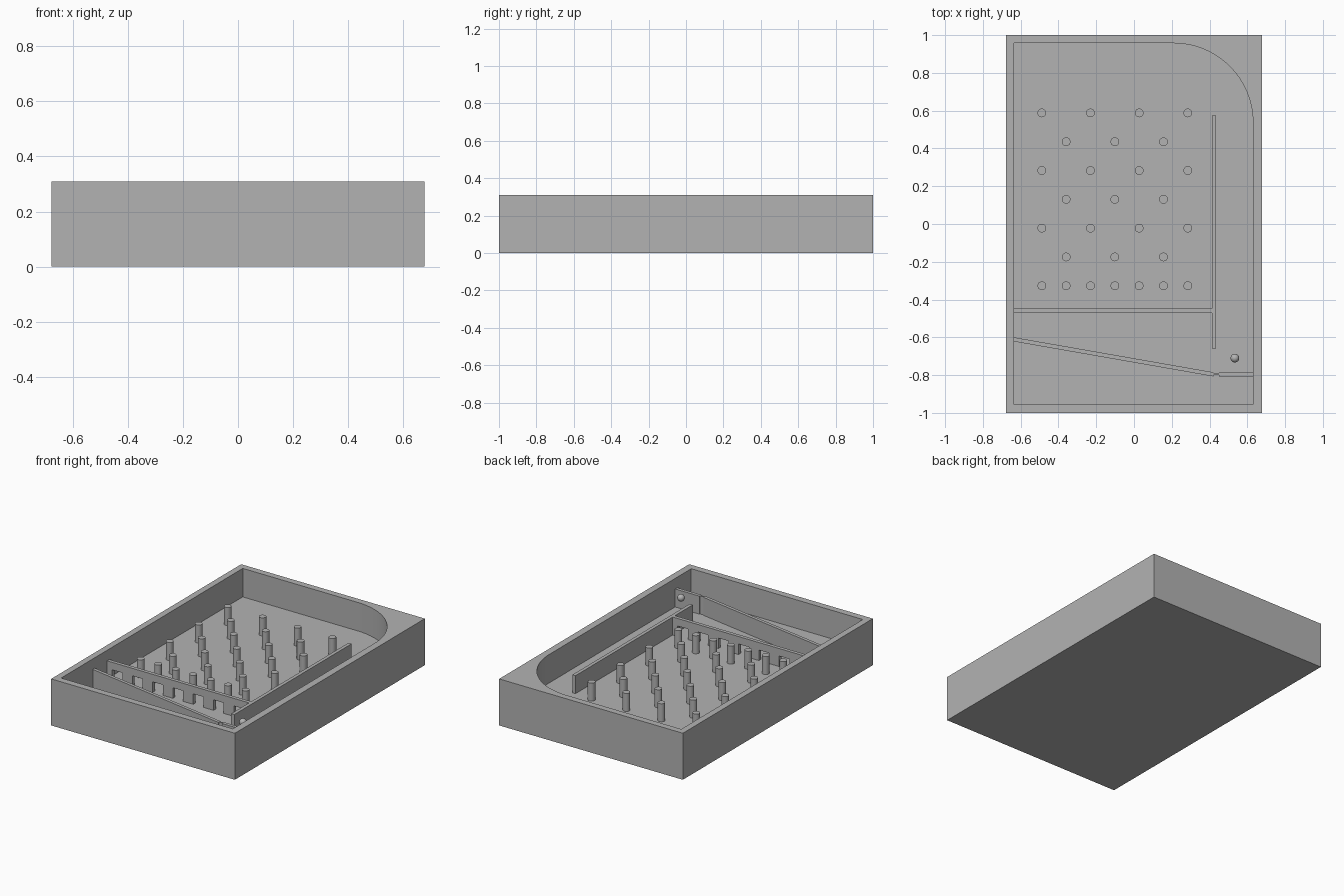
import bpy, bmesh, math
from mathutils import Vector

cube = bpy.data.objects.get("Cube")
if cube:
    bpy.data.objects.remove(cube, do_unlink=True)

FLOOR, WALL_TOP, RIM = 0.12, 0.24, 0.31

grey = bpy.data.materials.new("plain grey")
grey.use_nodes = True
grey.diffuse_color = (0.45, 0.45, 0.45, 1)
grey.node_tree.nodes["Principled BSDF"].inputs["Base Color"].default_value = (0.45, 0.45, 0.45, 1)


def finish(name, bm):
    bmesh.ops.recalc_face_normals(bm, faces=bm.faces)
    mesh = bpy.data.meshes.new(name)
    bm.to_mesh(mesh)
    bm.free()
    mesh.materials.append(grey)
    obj = bpy.data.objects.new(name, mesh)
    bpy.context.collection.objects.link(obj)
    return obj


def prism(name, outline, direction):
    """Extrude a closed 3D outline along a direction."""
    bm = bmesh.new()
    face = bm.faces.new([bm.verts.new(p) for p in outline])
    out = bmesh.ops.extrude_face_region(bm, geom=[face])
    moved = [v for v in out["geom"] if isinstance(v, bmesh.types.BMVert)]
    bmesh.ops.translate(bm, verts=moved, vec=direction)
    return finish(name, bm)


def upright(name, points, z0=FLOOR, z1=WALL_TOP):
    return prism(name, [(x, y, z0) for x, y in points], Vector((0, 0, z1 - z0)))


def wall(name, x0, x1, y0, y1):
    return upright(name, [(x0, y0), (x1, y0), (x1, y1), (x0, y1)])


def smooth(obj):
    bpy.ops.object.select_all(action='DESELECT')
    obj.select_set(True)
    bpy.context.view_layer.objects.active = obj
    bpy.ops.object.shade_smooth_by_angle(angle=math.radians(30))


# Tray: solid floor and a rim with one large rounded inner corner
L, R, F, B, RAD = -0.635, 0.63, -0.955, 0.957, 0.42
inner = [(L, F), (R, F)]
inner += [(R - RAD + RAD * math.cos(a), B - RAD + RAD * math.sin(a))
          for a in (math.pi / 2 * i / 32 for i in range(33))]
inner.append((L, B))
box = [(-0.677, -1), (0.677, -1), (0.677, 1), (-0.677, 1)]
tray = upright("tray", box, 0, RIM)
cutter = upright("tray_cutter", inner, FLOOR, RIM + 0.1)
cut = tray.modifiers.new("hollow", 'BOOLEAN')
cut.object, cut.operation, cut.solver = cutter, 'DIFFERENCE', 'EXACT'
bpy.context.view_layer.objects.active = tray
tray.select_set(True)
bpy.ops.object.modifier_apply(modifier=cut.name)
bpy.data.objects.remove(cutter, do_unlink=True)
smooth(tray)

# Launch lane divider
wall("lane_divider", 0.412, 0.435, -0.66, 0.575)

# Slotted cross wall: a profile with openings along the floor
SLOTS, WIDTH, SLOT_TOP = 7, 0.075, 0.19
start, end = L, 0.412
pitch = (end - start) / SLOTS
profile = [(start, WALL_TOP), (start, FLOOR)]
for i in range(SLOTS):
    c = start + pitch * (i + 0.5)
    a, b = c - WIDTH / 2, c + WIDTH / 2
    profile += [(a, FLOOR), (a, SLOT_TOP), (b, SLOT_TOP), (b, FLOOR)]
profile += [(end, FLOOR), (end, WALL_TOP)]
prism("slotted_wall", [(x, -0.472, z) for x, z in profile], Vector((0, 0.024, 0)))

# Sloping return ramp, thin gate and lane stop
upright("return_ramp", [(L, -0.622), (0.42, -0.807), (0.42, -0.785), (L, -0.6)])
wall("gate", 0.42, 0.45, -0.8, -0.79)
wall("lane_stop", 0.45, R, -0.807, -0.785)

# Pegs in staggered rows, with a full row nearest the slots
STEP = 0.1288
for row in range(7):
    y = 0.588 - 0.1525 * row
    columns = range(7) if row == 6 else range(row % 2, 7, 2)
    for col in columns:
        bm = bmesh.new()
        bmesh.ops.create_cone(bm, cap_ends=True, segments=24, radius1=0.023,
                              radius2=0.023, depth=WALL_TOP - FLOOR)
        peg = finish(f"peg_{row}_{col}", bm)
        peg.location = (-0.488 + STEP * col, y, (WALL_TOP + FLOOR) / 2)
        smooth(peg)

# Ball resting in the launch lane
bm = bmesh.new()
bmesh.ops.create_uvsphere(bm, u_segments=24, v_segments=16, radius=0.023)
ball = finish("ball", bm)
ball.location = (0.534, -0.71, 0.236)
smooth(ball)
